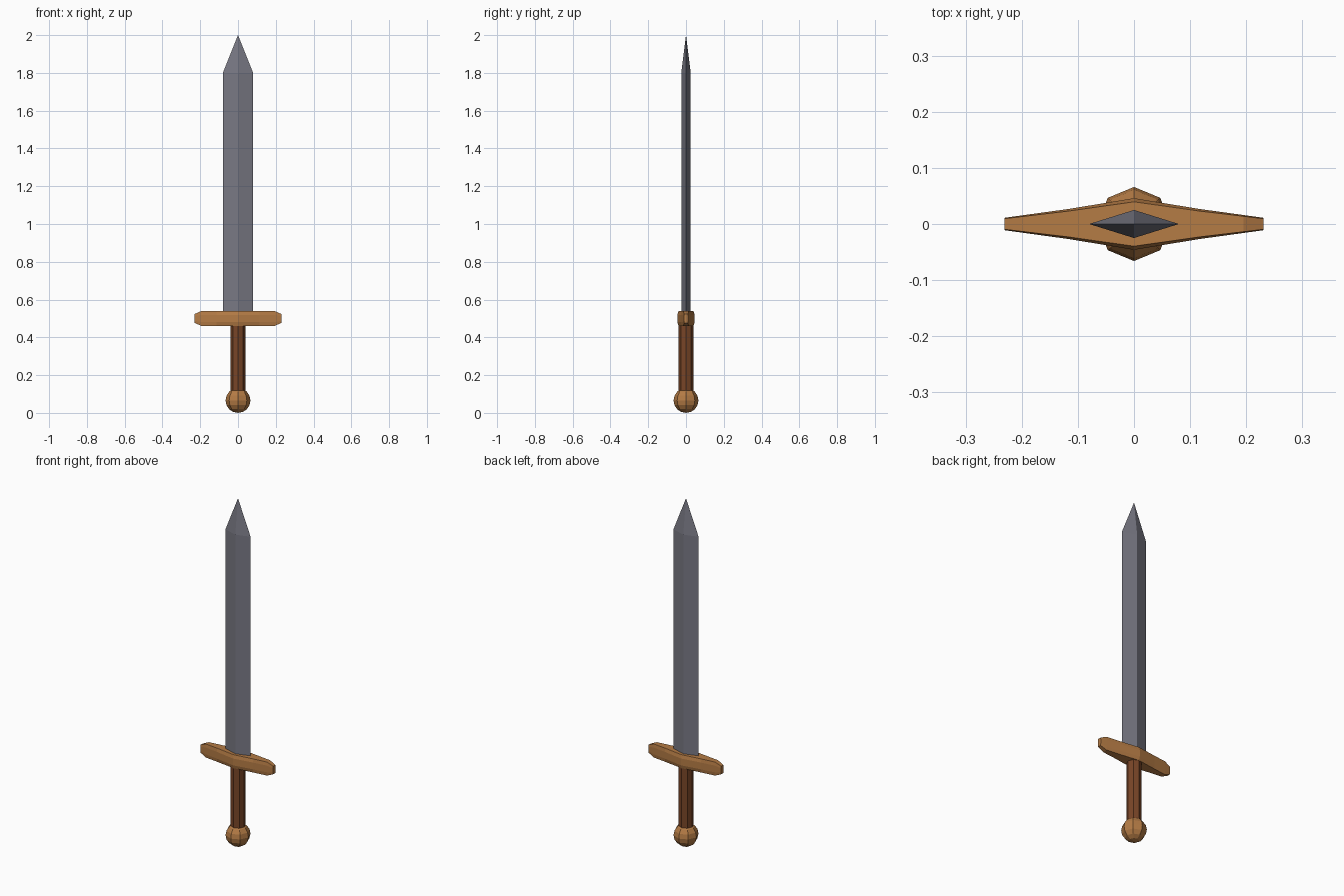
import bpy, bmesh
from math import pi, sin, cos

if "Cube" in bpy.data.objects:
    bpy.data.objects.remove(bpy.data.objects["Cube"])


def material(name, rgb):
    mat = bpy.data.materials.new(name)
    mat.diffuse_color = (*rgb, 1)
    mat.use_nodes = True
    mat.node_tree.nodes["Principled BSDF"].inputs["Base Color"].default_value = mat.diffuse_color
    return mat


STEEL = material("steel", (0.19, 0.19, 0.23))
BRASS = material("brass", (0.46, 0.2, 0.06))
LEATHER = material("leather", (0.19, 0.06, 0.02))


def loft(name, sections, mat):
    """Skin a list of cross-sections; a one-point section makes a tip."""
    bm = bmesh.new()
    rings = [[bm.verts.new(p) for p in s] for s in sections]
    for a, b in zip(rings, rings[1:]):
        n = max(len(a), len(b))
        for i in range(n):
            j = (i + 1) % n
            if len(b) == 1:
                bm.faces.new((a[i], a[j], b[0]))
            elif len(a) == 1:
                bm.faces.new((a[0], b[j], b[i]))
            else:
                bm.faces.new((a[i], a[j], b[j], b[i]))
    for ring in (rings[0], rings[-1]):
        if len(ring) > 2:
            bm.faces.new(ring)
    bmesh.ops.recalc_face_normals(bm, faces=bm.faces)
    mesh = bpy.data.meshes.new(name)
    bm.to_mesh(mesh)
    bm.free()
    mesh.materials.append(mat)
    obj = bpy.data.objects.new(name, mesh)
    bpy.context.collection.objects.link(obj)
    return obj


def octagon(r, z):
    return [(r * cos(i * pi / 4), r * sin(i * pi / 4), z) for i in range(8)]


# Blade: diamond section drawn to a point
def diamond(z):
    return [(0.08, 0, z), (0, 0.025, z), (-0.08, 0, z), (0, -0.025, z)]


loft("blade", [diamond(0.5), diamond(1.8), [(0, 0, 2.0)]], STEEL)


# Crossguard: chamfered bar, thickest in the middle
def guard_section(x, hy, hz):
    edge, k = hz * 0.5, 0.86
    quarter = [(hy, edge), (hy * k, hz)]
    half = quarter + [(-y, z) for y, z in reversed(quarter)]
    return [(x, y, 0.5 + z) for y, z in half + [(-y, -z) for y, z in half]]


stations = [(0, 0.046, 0.039), (0.115, 0.027, 0.039),
            (0.195, 0.016, 0.039), (0.231, 0.011, 0.023)]
mirrored = [(-x, y, z) for x, y, z in reversed(stations[1:])] + stations
loft("crossguard", [guard_section(*s) for s in mirrored], BRASS)

# Grip: eight-sided rod
loft("grip", [octagon(0.039, 0.08), octagon(0.039, 0.48)], LEATHER)

# Pommel: low-poly ball
R = 0.066
ball = [octagon(R * sin(i * pi / 8), R - R * cos(i * pi / 8)) for i in range(1, 8)]
loft("pommel", [[(0, 0, 0)]] + ball + [[(0, 0, 2 * R)]], BRASS)
